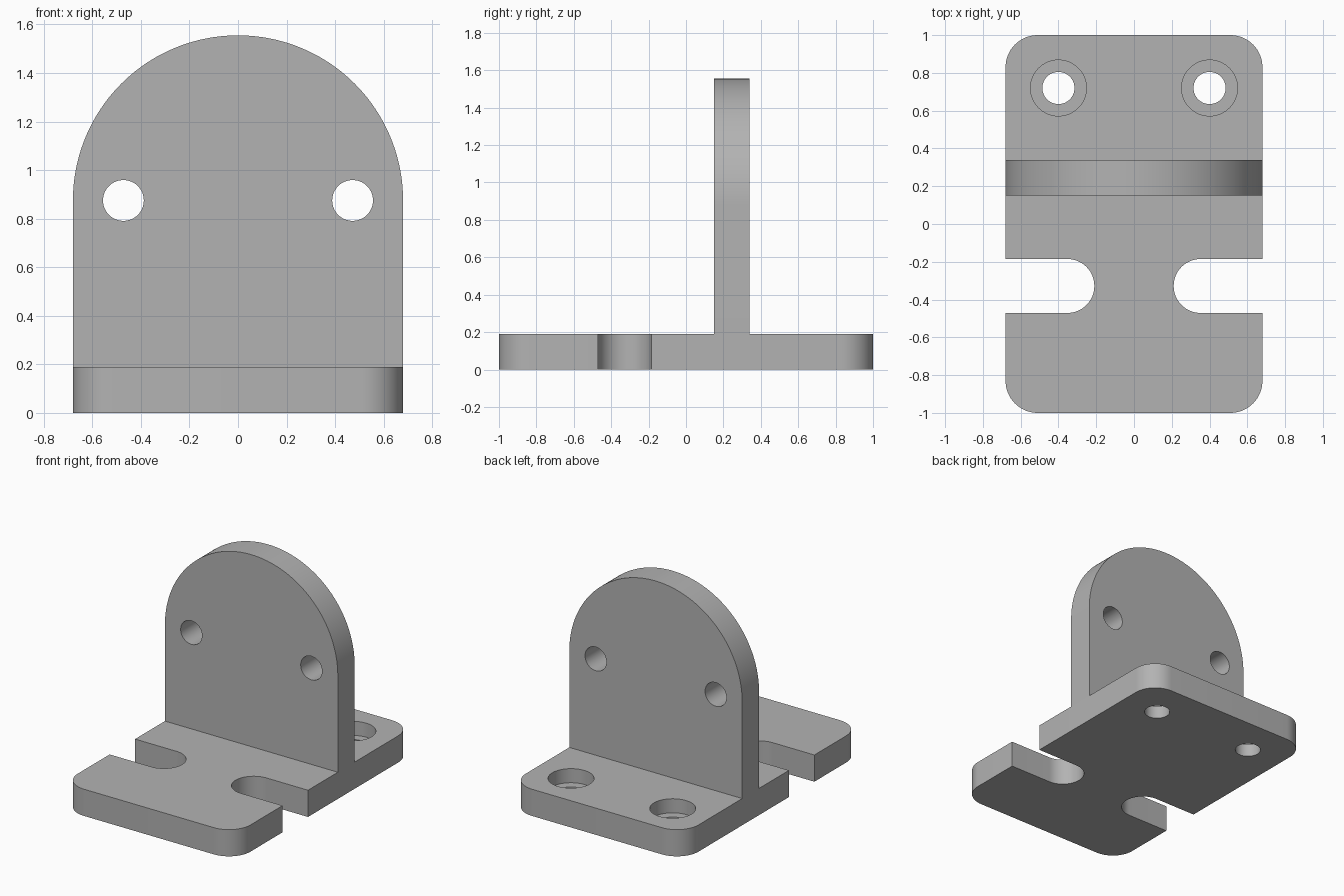
import bpy, bmesh
from math import sin, cos, pi, radians
from mathutils import Matrix, Vector

if "Cube" in bpy.data.objects:
    bpy.data.objects.remove(bpy.data.objects["Cube"], do_unlink=True)

HALF_W, HALF_L, BASE_T = 0.68, 1.0, 0.19
CORNER = 0.17

grey = bpy.data.materials.new("grey_metal")
grey.use_nodes = True
colour = (0.45, 0.45, 0.45, 1)
grey.diffuse_color = colour
grey.node_tree.nodes["Principled BSDF"].inputs["Base Color"].default_value = colour


def arc(cx, cy, r, start, end, steps):
    """Points along an arc, angles in degrees."""
    angles = [radians(start + (end - start) * i / steps) for i in range(steps + 1)]
    return [(cx + r * cos(a), cy + r * sin(a)) for a in angles]


def extrude_profile(name, points, to_3d, direction):
    """Solid made by pushing a closed 2D outline along a direction."""
    bm = bmesh.new()
    face = bm.faces.new([bm.verts.new(to_3d(p)) for p in points])
    out = bmesh.ops.extrude_face_region(bm, geom=[face], use_keep_orig=True)
    moved = [g for g in out["geom"] if isinstance(g, bmesh.types.BMVert)]
    bmesh.ops.translate(bm, verts=moved, vec=direction)
    bmesh.ops.recalc_face_normals(bm, faces=bm.faces)
    mesh = bpy.data.meshes.new(name)
    bm.to_mesh(mesh)
    bm.free()
    mesh.materials.append(grey)
    obj = bpy.data.objects.new(name, mesh)
    bpy.context.collection.objects.link(obj)
    return obj


def activate(obj):
    bpy.ops.object.select_all(action="DESELECT")
    obj.select_set(True)
    bpy.context.view_layer.objects.active = obj


def drill(target, centre, radius, depth, axis):
    """Cut a round hole centred at a point along an axis."""
    bm = bmesh.new()
    turn = Vector((0, 0, 1)).rotation_difference(Vector(axis)).to_matrix().to_4x4()
    bmesh.ops.create_cone(bm, cap_ends=True, segments=64, radius1=radius,
                          radius2=radius, depth=depth,
                          matrix=Matrix.Translation(centre) @ turn)
    mesh = bpy.data.meshes.new("hole_cutter")
    bm.to_mesh(mesh)
    bm.free()
    mesh.materials.append(grey)
    cutter = bpy.data.objects.new("hole_cutter", mesh)
    cutter.hide_render = True
    bpy.context.collection.objects.link(cutter)
    mod = target.modifiers.new("hole", "BOOLEAN")
    mod.operation, mod.solver, mod.object = "DIFFERENCE", "EXACT", cutter
    activate(target)
    bpy.ops.object.modifier_apply(modifier=mod.name)
    bpy.data.objects.remove(cutter, do_unlink=True)


# Base plate: rounded corners and a round-ended slot on each side
SLOT_Y, SLOT_R, SLOT_X = -0.328, 0.143, 0.353
right_half = arc(HALF_W - CORNER, -HALF_L + CORNER, CORNER, -90, 0, 16)
right_half += [(HALF_W, SLOT_Y - SLOT_R)]
right_half += arc(SLOT_X, SLOT_Y, SLOT_R, 270, 90, 32)
right_half += [(HALF_W, SLOT_Y + SLOT_R)]
right_half += arc(HALF_W - CORNER, HALF_L - CORNER, CORNER, 0, 90, 16)
outline = right_half + [(-x, y) for x, y in reversed(right_half)]
base = extrude_profile("base_plate", outline, lambda p: (p[0], p[1], 0), (0, 0, BASE_T))

# Upright plate with a semicircular top
ARC_Z, FRONT_Y, PLATE_T = 0.875, 0.15, 0.19
outline = [(-HALF_W, BASE_T), (HALF_W, BASE_T)] + arc(0, ARC_Z, HALF_W, 0, 180, 80)
upright = extrude_profile("upright_plate", outline,
                          lambda p: (p[0], FRONT_Y, p[1]), (0, PLATE_T, 0))

# Counterbored base holes and plain upright holes, mirrored left and right
BORE_DEPTH = 0.1
for side in (-1, 1):
    drill(base, (side * 0.4, 0.72, BASE_T), 0.148, 2 * BORE_DEPTH, (0, 0, 1))
    drill(base, (side * 0.4, 0.72, 0), 0.085, 1, (0, 0, 1))
    drill(upright, (side * 0.472, FRONT_Y, ARC_Z), 0.084, 1, (0, 1, 0))

for obj in (base, upright):
    activate(obj)
    bpy.ops.object.shade_smooth_by_angle(angle=radians(30))
